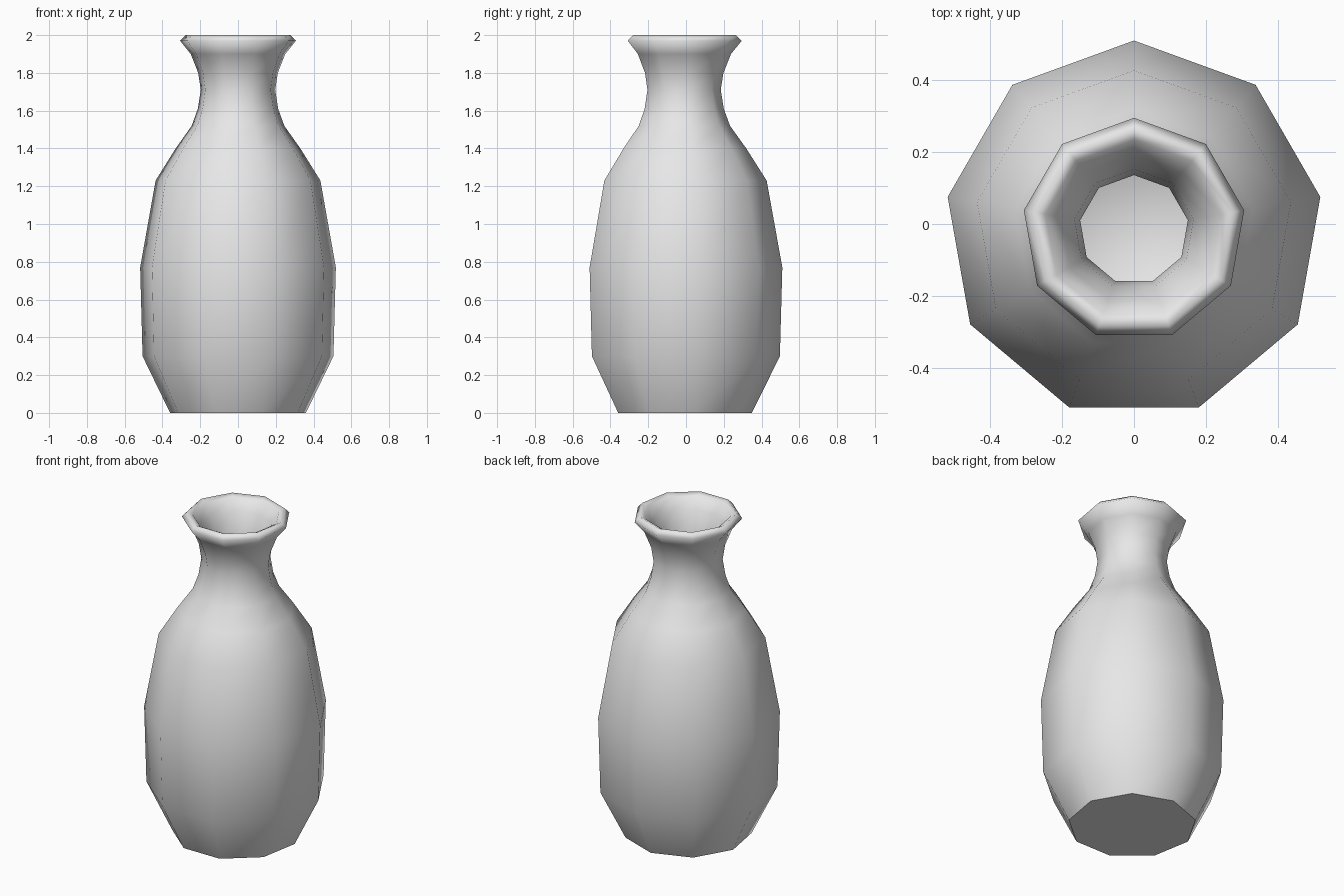
import bpy, bmesh
from math import sin, cos, tau

cube = bpy.data.objects.get("Cube")
if cube:
    bpy.data.objects.remove(cube, do_unlink=True)

SIDES = 9
CENTRE_Y = -0.016

# (radius, height) from the foot, up the outside, over the lip, down the inside
outside = [(0.365, 0), (0.513, 0.30), (0.526, 0.77), (0.443, 1.23), (0.335, 1.40),
           (0.249, 1.52), (0.216, 1.61), (0.20, 1.71), (0.214, 1.80), (0.254, 1.90),
           (0.311, 1.97), (0.281, 2.0)]
inside = [(0.25, 1.985), (0.208, 1.92), (0.168, 1.82), (0.152, 1.71), (0.166, 1.60),
          (0.20, 1.50), (0.285, 1.37), (0.393, 1.21), (0.476, 0.77), (0.463, 0.31),
          (0.34, 0.05)]

# Glazed clay
clay = bpy.data.materials.new("pale_grey_clay")
clay.use_nodes = True
colour = (0.8, 0.8, 0.8, 1)
clay.diffuse_color = colour
clay.node_tree.nodes["Principled BSDF"].inputs["Base Color"].default_value = colour


def ring(bm, radius, z):
    """Nine-sided ring with one corner at the back."""
    return [bm.verts.new((-radius * sin(tau * i / SIDES),
                          CENTRE_Y + radius * cos(tau * i / SIDES), z))
            for i in range(SIDES)]


# Hollow bottle
bm = bmesh.new()
rings = [ring(bm, r, z) for r, z in outside + inside]
for low, high in zip(rings, rings[1:]):
    for i in range(SIDES):
        j = (i + 1) % SIDES
        bm.faces.new((low[i], low[j], high[j], high[i]))
base = bm.faces.new(rings[0][::-1])
bm.faces.new(rings[-1])
bmesh.ops.recalc_face_normals(bm, faces=bm.faces[:])

# Smooth body with a crisp foot
for face in bm.faces:
    face.smooth = True
for edge in base.edges:
    edge.smooth = False

mesh = bpy.data.meshes.new("bottle")
bm.to_mesh(mesh)
bm.free()
mesh.materials.append(clay)
bottle = bpy.data.objects.new("bottle", mesh)
bpy.context.collection.objects.link(bottle)
